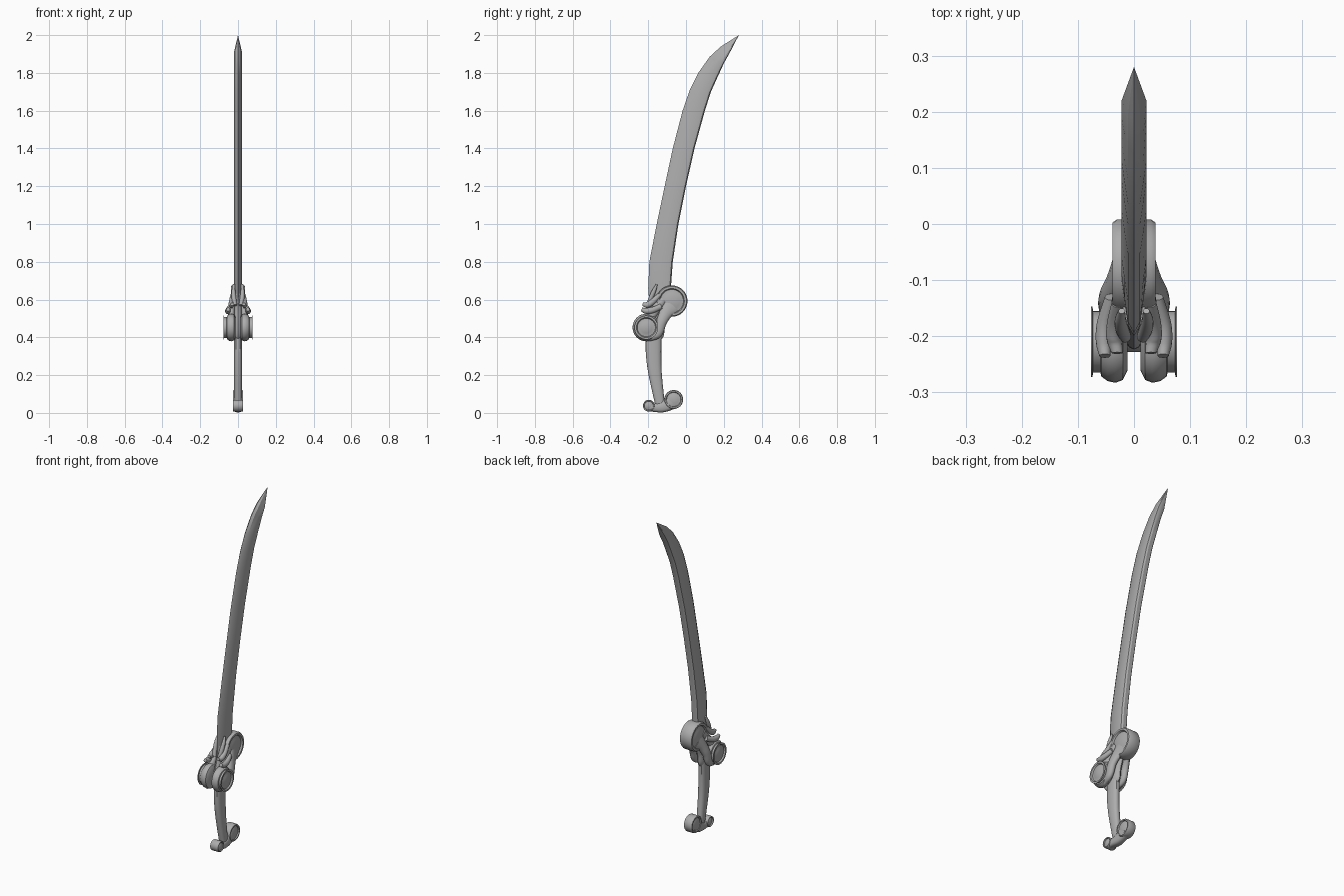
import bpy, bmesh, math
from mathutils import Vector

cube = bpy.data.objects.get("Cube")
if cube:
    bpy.data.objects.remove(cube, do_unlink=True)

GREY = (0.42, 0.42, 0.42, 1)
steel = bpy.data.materials.new("steel_grey")
steel.use_nodes = True
steel.diffuse_color = GREY
steel.node_tree.nodes["Principled BSDF"].inputs["Base Color"].default_value = GREY


def loft(name, rings, mirror=False, angle=35):
    """Skin closed rings of points, cap both ends, optionally mirror across x."""
    bm = bmesh.new()
    loops = [[bm.verts.new(p) for p in ring] for ring in rings]
    n = len(loops[0])
    for a, b in zip(loops, loops[1:]):
        for i in range(n):
            j = (i + 1) % n
            bm.faces.new((a[i], a[j], b[j], b[i]))
    bm.faces.new(loops[0])
    bm.faces.new(loops[-1])
    bmesh.ops.remove_doubles(bm, verts=bm.verts, dist=1e-5)
    bmesh.ops.recalc_face_normals(bm, faces=bm.faces)
    mesh = bpy.data.meshes.new(name)
    bm.to_mesh(mesh)
    bm.free()
    mesh.materials.append(steel)
    obj = bpy.data.objects.new(name, mesh)
    bpy.context.collection.objects.link(obj)
    if mirror:
        obj.modifiers.new("mirror", "MIRROR").use_clip = False
    bpy.ops.object.select_all(action="DESELECT")
    obj.select_set(True)
    bpy.context.view_layer.objects.active = obj
    bpy.ops.object.shade_smooth_by_angle(angle=math.radians(angle))
    return obj


def smooth_path(points, steps=5):
    """Catmull-Rom interpolation of points with any number of values."""
    pts = [Vector(p) for p in points]
    pts = [pts[0] * 2 - pts[1]] + pts + [pts[-1] * 2 - pts[-2]]
    out = []
    for a, b, c, d in zip(pts, pts[1:], pts[2:], pts[3:]):
        for s in range(steps):
            t = s / steps
            out.append(0.5 * (2 * b + (c - a) * t + (2 * a - 5 * b + 4 * c - d) * t ** 2
                              + (3 * b - a - 3 * c + d) * t ** 3))
    return out + [pts[-2]]


def tube(name, points, mirror=False, sides=16, square=1.0):
    """Elliptical tube; each point is x, y, z, half width in x, half depth."""
    path = smooth_path(points)
    rings = []
    for i, p in enumerate(path):
        a, b = path[max(i - 1, 0)], path[min(i + 1, len(path) - 1)]
        tangent = Vector((0, b[1] - a[1], b[2] - a[2])).normalized()
        normal = Vector((0, tangent.z, -tangent.y))
        ring = []
        for k in range(sides):
            t = math.tau * k / sides
            u, v = [math.copysign(abs(f) ** square, f) for f in (math.cos(t), math.sin(t))]
            ring.append(Vector(p[:3]) + Vector((u * p[3], 0, 0)) + normal * v * p[4])
        rings.append(ring)
    return loft(name, rings, mirror)


def disc(name, y, z, profile, mirror=False, sides=32):
    """Turn a profile of (x, radius) about an axis parallel to x."""
    rings = [[(x, y + r * math.cos(math.tau * k / sides), z + r * math.sin(math.tau * k / sides))
              for k in range(sides)] for x, r in profile]
    return loft(name, rings, mirror)


def domed(half, radius):
    """Symmetric drum profile with a raised rim and a dome in each end."""
    side = [(half * 0.8, radius), (half, radius * 0.94), (half, radius * 0.8),
            (half * 0.75, radius * 0.74), (half * 0.75, radius * 0.7),
            (half * 0.87, radius * 0.5), (half * 0.95, radius * 0.25), (half * 0.97, 0)]
    return [(-x, r) for x, r in reversed(side)] + side


# Curved blade: sharp leading edge, wide spine, pointed tip
edge = [(-.19, .52), (-.2, .66), (-.194, .8), (-.155, 1), (-.113, 1.2), (-.07, 1.4),
        (-.018, 1.6), (.02, 1.71), (.065, 1.8), (.125, 1.885), (.185, 1.94), (.28, 2)]
spine = [(-.09, .52), (-.08, .66), (-.07, .8), (-.04, 1), (0, 1.2), (.045, 1.4),
         (.1, 1.6), (.132, 1.7), (.168, 1.78), (.2, 1.85), (.228, 1.9), (.28, 2)]
section = [(0, 0), (.16, .011), (.5, .017), (.82, .022), (.95, .019), (1, .01)]
section += [(f, -w) for f, w in reversed(section[1:])]
blade = []
for e, s in zip(edge, spine):
    e, s = Vector((0, *e)), Vector((0, *s))
    fade = 0 if e == s else 1
    blade.append([e.lerp(s, f) + Vector((w * fade, 0, 0)) for f, w in section])
loft("blade", blade, angle=25)

# Handle and its collar
tube("handle", [(0, -.138, .05, .02, .026), (0, -.15, .12, .021, .03), (0, -.165, .22, .022, .036),
                (0, -.172, .32, .022, .041), (0, -.172, .44, .022, .042)], square=0.8)
tube("collar", [(0, -.17, .375, .012, .03), (0, -.17, .41, .022, .052), (0, -.165, .47, .024, .055),
                (0, -.145, .54, .024, .055), (0, -.14, .63, .02, .05)])

# Pommel: two drums on a curved link
disc("pommel_large_drum", -.065, .071, domed(.026, .05))
disc("pommel_small_drum", -.197, .038, domed(.026, .031))
tube("pommel_link", [(0, -.2, .034, .024, .024), (0, -.165, .028, .024, .023),
                     (0, -.12, .033, .024, .03), (0, -.065, .065, .024, .044)], square=0.7)

# Guard drums
disc("guard_large_drum", -.075, .592, domed(.038, .083))
disc("guard_side_drum", -.21, .452,
     [(.012, 0), (.012, .052), (.02, .068), (.033, .073), (.047, .07), (.058, .062), (.06, .055),
      (.073, .055), (.074, .063), (.077, .063), (.077, .053), (.069, .048), (.069, .042),
      (.073, .03), (.076, .015), (.077, 0)], mirror=True)

# Arms sweeping from the large drum out to the side drums
tube("guard_arm", [(.022, -.07, .57, .015, .05), (.03, -.105, .53, .02, .035),
                   (.042, -.13, .48, .02, .028), (.045, -.15, .42, .018, .024),
                   (.04, -.195, .39, .012, .012)], mirror=True)
tube("guard_neck", [(.025, -.12, .6, .012, .02), (.03, -.16, .55, .014, .024),
                    (.036, -.195, .5, .018, .026), (.036, -.21, .46, .018, .03)], mirror=True)

# Small prongs in front of the large drum
tube("upper_prong", [(.016, -.2, .57, .011, .012), (.022, -.185, .61, .012, .012),
                     (.024, -.17, .645, .01, .011), (.022, -.155, .68, .006, .005)], mirror=True)
tube("middle_prong", [(.03, -.23, .575, .01, .008), (.035, -.205, .572, .014, .016),
                      (.034, -.175, .59, .014, .015), (.03, -.14, .625, .01, .012)], mirror=True)
tube("lower_prong", [(.052, -.235, .548, .01, .01), (.054, -.21, .54, .014, .016),
                     (.052, -.175, .545, .014, .016), (.04, -.13, .565, .012, .014)], mirror=True)
